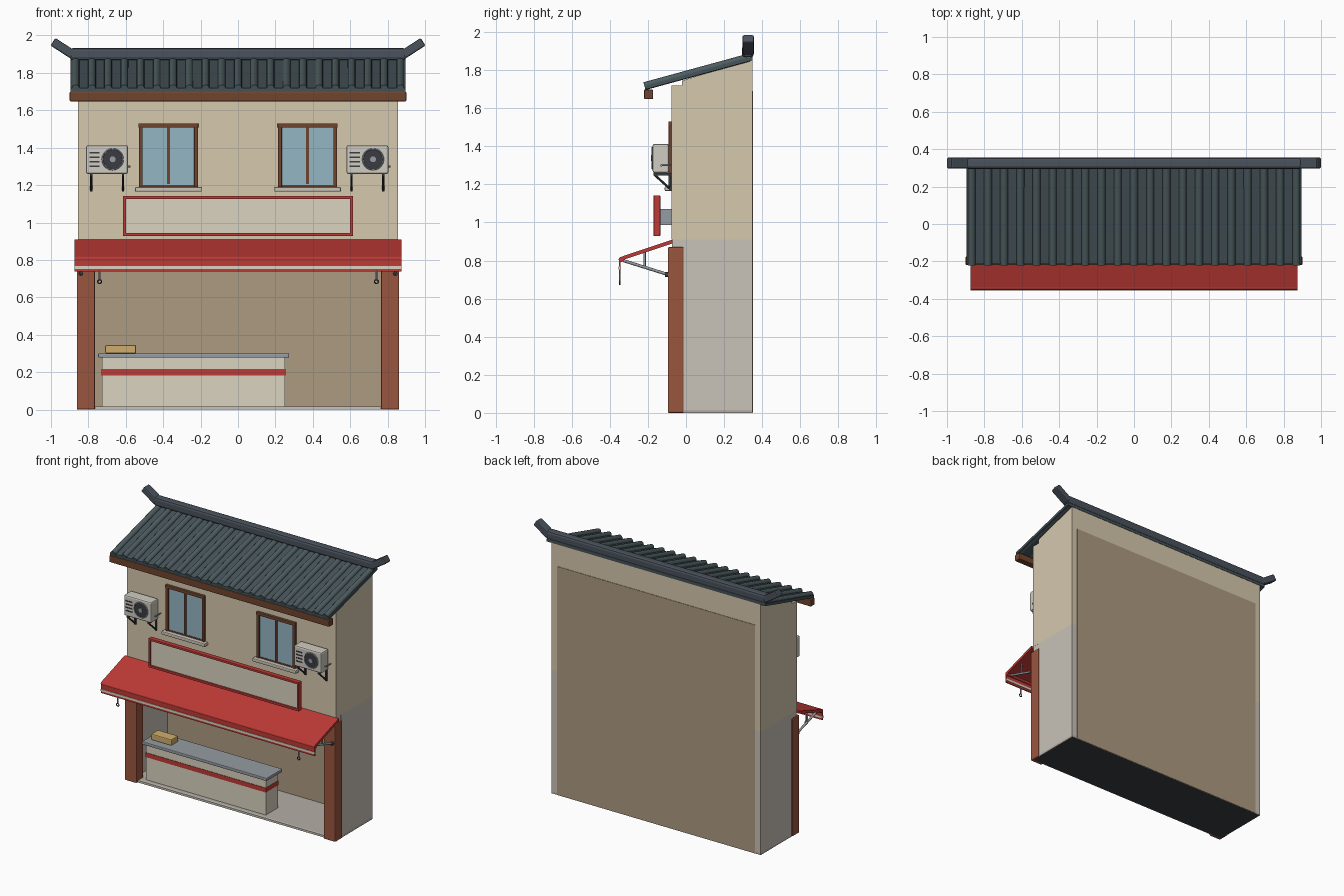
import bpy, bmesh, math
from mathutils import Vector

if "Cube" in bpy.data.objects:
    bpy.data.objects.remove(bpy.data.objects["Cube"])


def mat(name, hexcol):
    m = bpy.data.materials.new(name)
    lin = lambda c: c / 12.92 if c <= 0.04 else ((c + 0.055) / 1.055) ** 2.4
    m.diffuse_color = [lin(int(hexcol[i:i + 2], 16) / 255) for i in (0, 2, 4)] + [1]
    m.use_nodes = True
    m.node_tree.nodes["Principled BSDF"].inputs["Base Color"].default_value = m.diffuse_color
    return m


PLASTER = mat("plaster", "D6C8AE")
STONE = mat("stone", "C9C3B8")
BROWN = mat("inner_wall", "AD9B82")
DARK = mat("dark", "3A3C42")
FLOOR = mat("floor", "B4AEA6")
BRICK = mat("brick_paint", "9A563F")
RED = mat("red", "BE3A35")
CREAM = mat("cream", "DAD3C0")
WOOD = mat("wood", "70452E")
TILE = mat("tile", "4E5D60")
PAN = mat("tile_pan", "46545A")
RIDGE = mat("ridge", "4A525C")
GLASS = mat("glass", "94B6C2")
METAL = mat("metal", "959CA2")
UNIT = mat("unit_shell", "D0CCC2")
TAN = mat("tan", "CFAE6C")


def finish(name, bm, m, bevel=0, smooth=False):
    me = bpy.data.meshes.new(name)
    bmesh.ops.recalc_face_normals(bm, faces=bm.faces)
    bm.to_mesh(me)
    bm.free()
    ob = bpy.data.objects.new(name, me)
    bpy.context.collection.objects.link(ob)
    me.materials.append(m)
    if smooth:
        bpy.context.view_layer.objects.active = ob
        ob.select_set(True)
        bpy.ops.object.shade_smooth_by_angle(angle=math.radians(40))
        ob.select_set(False)
    if bevel:
        b = ob.modifiers.new("bevel", "BEVEL")
        b.width, b.segments = bevel, 2
    return ob


def box(name, x, y, z, m, bevel=0):
    bm = bmesh.new()
    bmesh.ops.create_cube(bm, size=1)
    for v in bm.verts:
        v.co = [a[0] if c < 0 else a[1] for a, c in zip((x, y, z), v.co)]
    return finish(name, bm, m, bevel)


def prism(name, x, profile, m, bevel=0):
    """yz profile extruded along x"""
    bm = bmesh.new()
    f = bm.faces.new([bm.verts.new((x[0], y, z)) for y, z in profile])
    r = bmesh.ops.extrude_face_region(bm, geom=[f])
    for v in r["geom"]:
        if isinstance(v, bmesh.types.BMVert):
            v.co.x = x[1]
    return finish(name, bm, m, bevel)


def rod(name, p, q, r, m, n=12):
    p, q = Vector(p), Vector(q)
    bm = bmesh.new()
    bmesh.ops.create_cone(bm, cap_ends=True, segments=n, radius1=r, radius2=r, depth=(q - p).length)
    rot = (q - p).to_track_quat("Z", "Y")
    for v in bm.verts:
        v.co = rot @ v.co + (p + q) / 2
    return finish(name, bm, m, smooth=True)


def ring(name, c, R, r, m, axis="Y"):
    bpy.ops.mesh.primitive_torus_add(location=c, major_radius=R, minor_radius=r, major_segments=20,
                                     minor_segments=6, rotation=(math.pi / 2 if axis == "Y" else 0, 0, 0))
    ob = bpy.context.object
    ob.name = name
    ob.data.materials.append(m)
    bpy.ops.object.shade_smooth_by_angle()


def span(s, a, b):
    return tuple(sorted((s * a, s * b)))


# shell of the building
box("floor_slab", (-0.855, 0.855), (-0.075, 0.348), (0, 0.015), FLOOR)
box("floor_underside", (-0.85, 0.85), (-0.07, 0.345), (-0.0005, 0.005), DARK)
box("front_step", (-0.765, 0.765), (-0.078, -0.06), (0.001, 0.016), STONE)
box("back_wall", (-0.81, 0.81), (0.335, 0.351), (0.001, 1.69), BROWN)
box("ceiling", (-0.854, 0.854), (-0.074, 0.347), (0.87, 0.91), STONE)
prism("upper_storey", (-0.855, 0.855), [(-0.075, 0.91), (0.348, 0.91), (0.348, 1.86), (-0.02, 1.745),
                                        (-0.02, 1.72), (-0.075, 1.72)], PLASTER)
for s, side in ((-1, "left"), (1, "right")):
    box(side + "_side_wall", span(s, 0.81, 0.855), (-0.02, 0.348), (0.01, 0.91), STONE)
    box(side + "_column", span(s, 0.765, 0.862), (-0.095, -0.012), (0, 0.87), BRICK, 0.006)

# tiled roof
prism("roof_deck", (-0.895, 0.895), [(-0.215, 1.698), (0.35, 1.852), (0.35, 1.872), (-0.215, 1.718)], PAN)
for i in range(21):
    x = (i - 10) * 0.0868
    rod("tile_row", (x, -0.218, 1.716), (x, 0.33, 1.866), 0.021, TILE)
box("eaves_board", (-0.9, 0.9), (-0.22, -0.173), (1.648, 1.698), WOOD, 0.005)
box("ridge_beam", (-0.9, 0.9), (0.294, 0.356), (1.868, 1.932), RIDGE, 0.016)
for s in (-1, 1):
    tip = box("ridge_tip", (-0.065, 0.065), (-0.03, 0.03), (-0.024, 0.024), RIDGE, 0.008)
    tip.location = (s * 0.935, 0.326, 1.931)
    tip.rotation_euler.y = -s * math.radians(33)

# windows
for s in (-1, 1):
    c = s * 0.372
    box("window_glass", (c - 0.14, c + 0.14), (-0.08, -0.07), (1.19, 1.515), GLASS)
    for dx in (-0.148, 0.148):
        box("window_jamb", (c + dx - 0.01, c + dx + 0.01), (-0.091, -0.07), (1.19, 1.51), WOOD, 0.003)
    box("window_head", (c - 0.16, c + 0.16), (-0.093, -0.07), (1.507, 1.53), WOOD, 0.003)
    box("window_mullion", (c - 0.008, c + 0.008), (-0.088, -0.07), (1.205, 1.51), WOOD)
    box("window_bottom_rail", (c - 0.14, c + 0.14), (-0.083, -0.07), (1.19, 1.2), WOOD)
    box("window_sill", (c - 0.178, c + 0.178), (-0.112, -0.07), (1.165, 1.19), STONE, 0.006)

# air conditioners, both facing the same way
for c in (-0.7, 0.692):
    box("cooler_body", (c - 0.112, c + 0.112), (-0.175, -0.09), (1.26, 1.413), UNIT, 0.01)
    rod("cooler_fan", (c + 0.03, -0.179, 1.338), (c + 0.03, -0.17, 1.338), 0.055, DARK, 24)
    ring("cooler_fan_rim", (c + 0.03, -0.178, 1.338), 0.055, 0.004, METAL)
    rod("cooler_hub", (c + 0.03, -0.184, 1.338), (c + 0.03, -0.17, 1.338), 0.016, METAL, 16)
    for k in range(4):
        z = 1.302 + k * 0.024
        box("cooler_slot", (c - 0.095, c - 0.04), (-0.178, -0.17), (z - 0.004, z + 0.004), DARK)
    rod("cooler_valve", (c + 0.105, -0.13, 1.3), (c + 0.124, -0.13, 1.3), 0.006, METAL, 8)
    rod("cooler_pipe", (c + 0.12, -0.13, 1.3), (c + 0.12, -0.07, 1.3), 0.004, METAL, 8)
    for dx in (-0.085, 0.085):
        x = (c + dx - 0.006, c + dx + 0.006)
        box("bracket_arm", x, (-0.17, -0.07), (1.248, 1.26), DARK)
        box("bracket_plate", x, (-0.085, -0.074), (1.165, 1.26), DARK)
        rod("bracket_brace", (c + dx, -0.165, 1.25), (c + dx, -0.08, 1.173), 0.006, DARK, 8)

# blank sign board
box("sign_panel", (-0.605, 0.605), (-0.158, -0.137), (0.94, 1.132), CREAM)
for z in ((0.928, 0.944), (1.126, 1.142)):
    box("sign_frame_rail", (-0.615, 0.615), (-0.17, -0.135), z, RED, 0.003)
for s in (-1, 1):
    box("sign_frame_side", span(s, 0.599, 0.615), (-0.17, -0.135), (0.93, 1.14), RED, 0.003)
    box("sign_mount", span(s, 0.4, 0.44), (-0.136, -0.07), (0.988, 1.072), METAL)

# awning
prism("awning_cloth", (-0.875, 0.875), [(-0.072, 0.89), (-0.072, 0.91), (-0.34, 0.82), (-0.34, 0.8)], RED)
rod("awning_front_bar", (-0.875, -0.34, 0.806), (0.875, -0.34, 0.806), 0.014, RED)
box("awning_valance", (-0.874, 0.874), (-0.352, -0.344), (0.738, 0.806), RED)
box("awning_stripe", (-0.8745, 0.8745), (-0.355, -0.341), (0.752, 0.768), CREAM)
for s in (-1, 1):
    x = s * 0.84
    rod("awning_arm", (x, -0.33, 0.8), (x, -0.08, 0.722), 0.008, METAL)
    rod("awning_strut", (x, -0.217, 0.848), (x, -0.217, 0.765), 0.006, METAL)
    rod("arm_pivot", (x, -0.11, 0.726), (x, -0.08, 0.726), 0.013, DARK)
    rod("crank_rod", (s * 0.74, -0.348, 0.75), (s * 0.74, -0.348, 0.695), 0.005, METAL, 8)
    ring("crank_eye", (s * 0.74, -0.348, 0.684), 0.01, 0.0035, DARK)

# shop counter
box("counter_body", (-0.727, 0.252), (-0.035, 0.11), (0.014, 0.28), CREAM)
box("counter_stripe", (-0.729, 0.254), (-0.038, 0.108), (0.183, 0.216), RED)
box("counter_top", (-0.748, 0.273), (-0.055, 0.13), (0.277, 0.3), METAL, 0.005)
box("counter_box", (-0.71, -0.545), (0, 0.08), (0.3, 0.345), TAN, 0.006)
